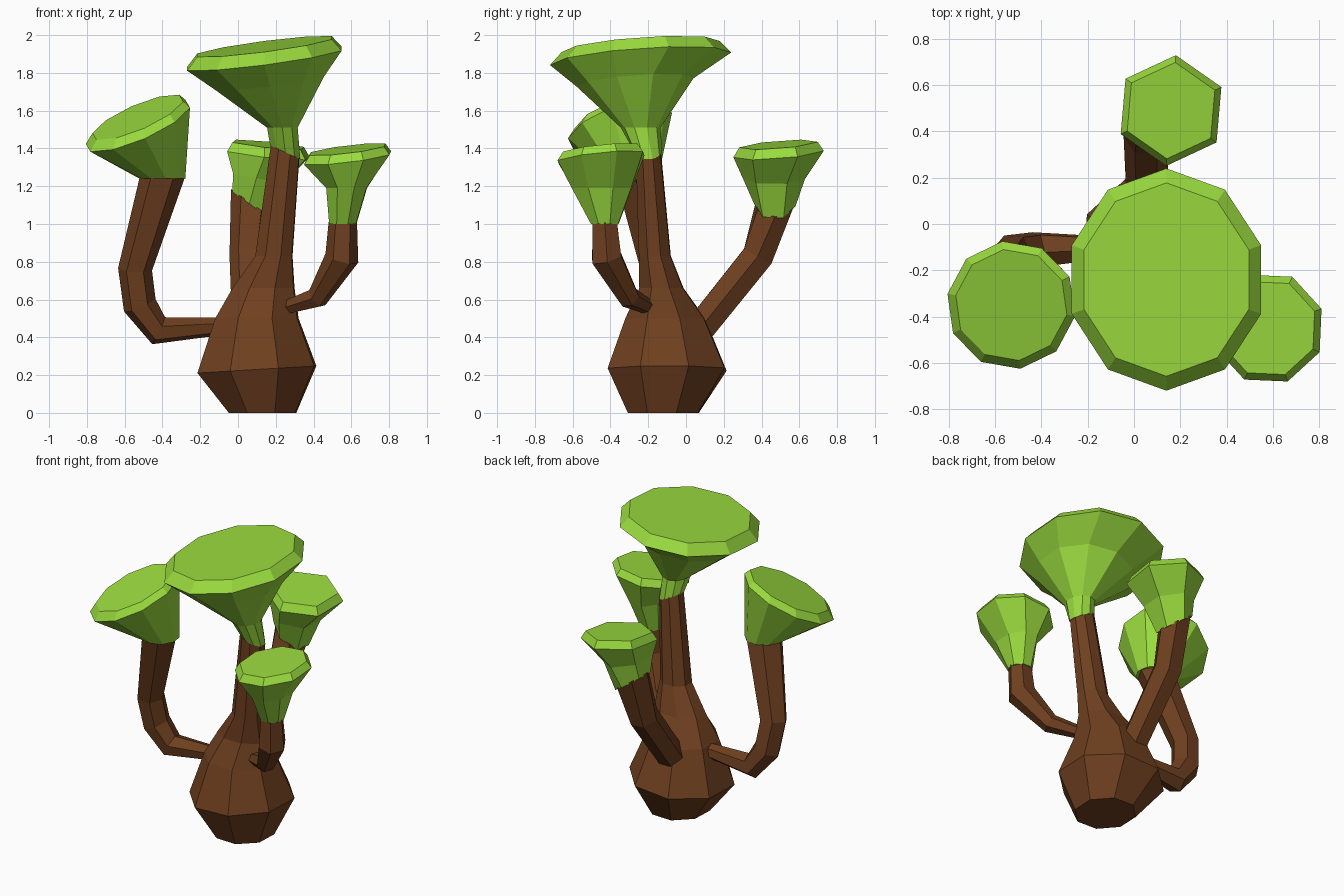
import bpy
import bmesh
from math import cos, sin, radians, tau
from mathutils import Vector

cube = bpy.data.objects.get("Cube")
if cube:
    bpy.data.objects.remove(cube, do_unlink=True)


def material(name, colour):
    mat = bpy.data.materials.new(name)
    mat.use_nodes = True
    mat.diffuse_color = colour
    shader = mat.node_tree.nodes["Principled BSDF"]
    shader.inputs["Base Color"].default_value = colour
    shader.inputs["Roughness"].default_value = 0.9
    return mat


bark = material("brown bark", (0.16, 0.051, 0.014, 1))
leaf = material("leaf green", (0.32, 0.70, 0.048, 1))


def ring(centre, rx, ry, sides, phase=0, tilt=(0, 0)):
    """Level ellipse, sheared so that it slopes by tilt along x and y."""
    points = []
    for i in range(sides):
        a = radians(phase) + tau * i / sides
        x, y = rx * cos(a), ry * sin(a)
        points.append(Vector(centre) + Vector((x, y, x * tilt[0] + y * tilt[1])))
    return points


def loft(name, rings, mat):
    """Flat-shaded skin through rings, closed at both ends."""
    bm = bmesh.new()
    loops = [[bm.verts.new(p) for p in r] for r in rings]
    for low, high in zip(loops, loops[1:]):
        n = len(low)
        for i in range(n):
            j = (i + 1) % n
            bm.faces.new((low[i], low[j], high[j], high[i]))
    bm.faces.new(loops[0][::-1])
    bm.faces.new(loops[-1])
    bmesh.ops.recalc_face_normals(bm, faces=bm.faces)
    mesh = bpy.data.meshes.new(name)
    bm.to_mesh(mesh)
    bm.free()
    mesh.materials.append(mat)
    obj = bpy.data.objects.new(name, mesh)
    bpy.context.collection.objects.link(obj)


def stem(name, path, radii, sides=6, end_tilt=(0, 0)):
    """Bent branch, swept without twist from its level tip down to its root."""
    pts = [Vector(p) for p in path]
    rings = [ring(pts[-1], radii[-1], radii[-1], sides, 0, end_tilt)]
    axis = Vector((0, 0, 1))
    turn = axis.rotation_difference(axis)
    for i in range(len(pts) - 2, -1, -1):
        ahead = (pts[i + 1] - pts[i]).normalized()
        behind = (pts[i] - pts[i - 1]).normalized() if i else ahead
        new_axis = (ahead + behind).normalized()
        turn = axis.rotation_difference(new_axis) @ turn
        axis = new_axis
        section = ring((0, 0, 0), radii[i], radii[i], sides)
        rings.insert(0, [pts[i] + turn @ q for q in section])
    loft(name, rings, bark)


def cap(name, necks, centre, rx, ry, sides, phase, tilt, rise):
    """Cone from the neck rings to a sloping rim with a bevelled top."""
    rings = [ring(c, a, b, sides, phase, slope) for c, a, b, slope in necks]
    rings.append(ring(centre, rx, ry, sides, phase, tilt))
    top = Vector(centre) + Vector((0, 0, rise))
    rings.append(ring(top, rx * 0.87, ry * 0.87, sides, phase, tilt))
    loft(name, rings, leaf)


# Swollen trunk, narrowing upward to a slanted end
level = (0, 0)
slant = (-0.45, 0)
trunk = [
    ((0.13, -0.12, 0.0), 0.19, 0.20, level),
    ((0.10, -0.10, 0.23), 0.335, 0.335, (0.06, 0)),
    ((0.10, -0.11, 0.50), 0.235, 0.225, level),
    ((0.135, -0.13, 0.66), 0.175, 0.125, level),
    ((0.19, -0.165, 0.83), 0.105, 0.09, level),
    ((0.25, -0.20, 1.39), 0.08, 0.07, slant),
]
loft("trunk", [ring(c, a, b, 8, 20, t) for c, a, b, t in trunk], bark)

# Branches
stem("right_branch",
     [(-0.06, -0.10, 0.46), (-0.42, -0.11, 0.435), (-0.52, -0.13, 0.57),
      (-0.545, -0.16, 0.76), (-0.40, -0.27, 1.25)],
     [0.045, 0.08, 0.09, 0.09, 0.12])
stem("back_branch",
     [(0.06, 0.06, 0.43), (0.05, 0.38, 0.83), (0.07, 0.47, 1.11)],
     [0.09, 0.095, 0.107], end_tilt=(-0.7, 0))
stem("left_branch",
     [(0.26, -0.20, 0.56), (0.42, -0.30, 0.61), (0.55, -0.42, 0.82),
      (0.555, -0.43, 1.01)],
     [0.04, 0.06, 0.09, 0.075])

# Leafy caps
cap("main_cap",
    [((0.25, -0.20, 1.38), 0.084, 0.074, slant),
     ((0.235, -0.24, 1.51), 0.085, 0.105, level),
     ((0.17, -0.27, 1.75), 0.30, 0.31, (0.13, 0.07))],
    (0.14, -0.24, 1.875), 0.43, 0.48, 10, 90, (0.13, 0.07), 0.065)
cap("right_cap", [((-0.40, -0.27, 1.24), 0.123, 0.122, level)],
    (-0.53, -0.35, 1.52), 0.28, 0.278, 10, -10, (0.40, 0.30), 0.045)
cap("back_cap",
    [((0.07, 0.47, 1.10), 0.11, 0.11, (-0.7, 0)),
     ((0.11, 0.465, 1.24), 0.15, 0.165, (-0.2, 0))],
    (0.16, 0.49, 1.37), 0.24, 0.24, 6, 25, (-0.10, 0.08), 0.05)
cap("left_cap",
    [((0.555, -0.43, 1.0), 0.077, 0.078, level),
     ((0.575, -0.445, 1.19), 0.115, 0.17, level)],
    (0.58, -0.45, 1.35), 0.245, 0.245, 8, 20, (0.12, 0.10), 0.045)
